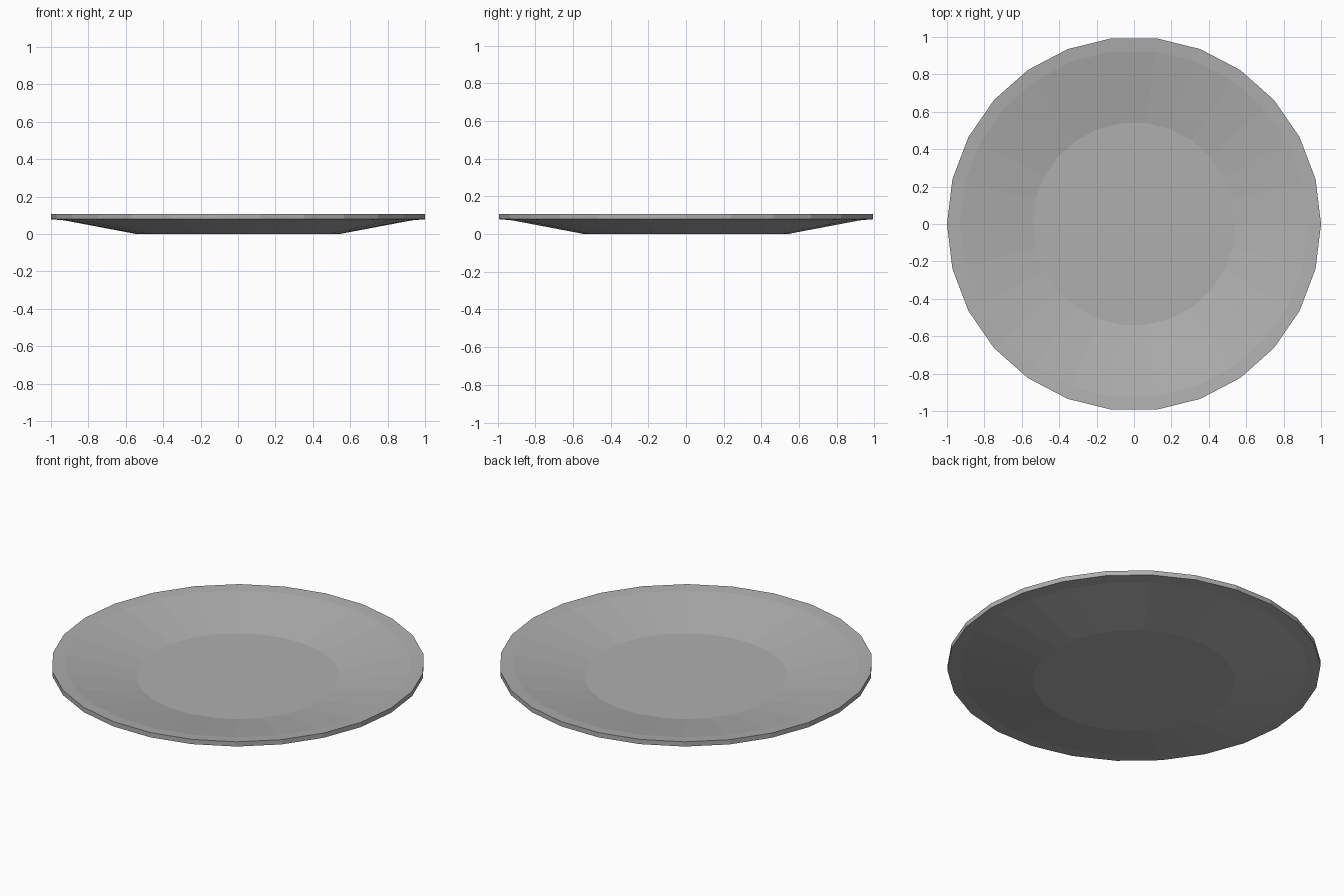
import bpy, bmesh
from math import cos, sin, tau

if "Cube" in bpy.data.objects:
    bpy.data.objects.remove(bpy.data.objects["Cube"])

SIDES = 26

# Half profile (radius, height): underside outwards, over the rim, back to the well
profile = [(0.543, 0.0), (0.93, 0.073), (1.0, 0.079),
           (1.0, 0.107), (0.93, 0.101), (0.543, 0.029)]

# Plate: lathe the profile into flat-faced rings
bm = bmesh.new()
rings = [[bm.verts.new((r * cos(tau * i / SIDES), r * sin(tau * i / SIDES), z))
          for i in range(SIDES)] for r, z in profile]
for lower, upper in zip(rings, rings[1:]):
    for i in range(SIDES):
        j = (i + 1) % SIDES
        bm.faces.new((lower[i], lower[j], upper[j], upper[i]))

# Flat foot and flat well
bm.faces.new(rings[0][::-1])
bm.faces.new(rings[-1])
bmesh.ops.recalc_face_normals(bm, faces=bm.faces)

mesh = bpy.data.meshes.new("plate")
bm.to_mesh(mesh)
bm.free()

# Dark grey finish
grey = bpy.data.materials.new("dark_grey")
grey.diffuse_color = (0.43, 0.43, 0.43, 1)
grey.use_nodes = True
grey.node_tree.nodes["Principled BSDF"].inputs["Base Color"].default_value = grey.diffuse_color
mesh.materials.append(grey)
bpy.context.collection.objects.link(bpy.data.objects.new("plate", mesh))
